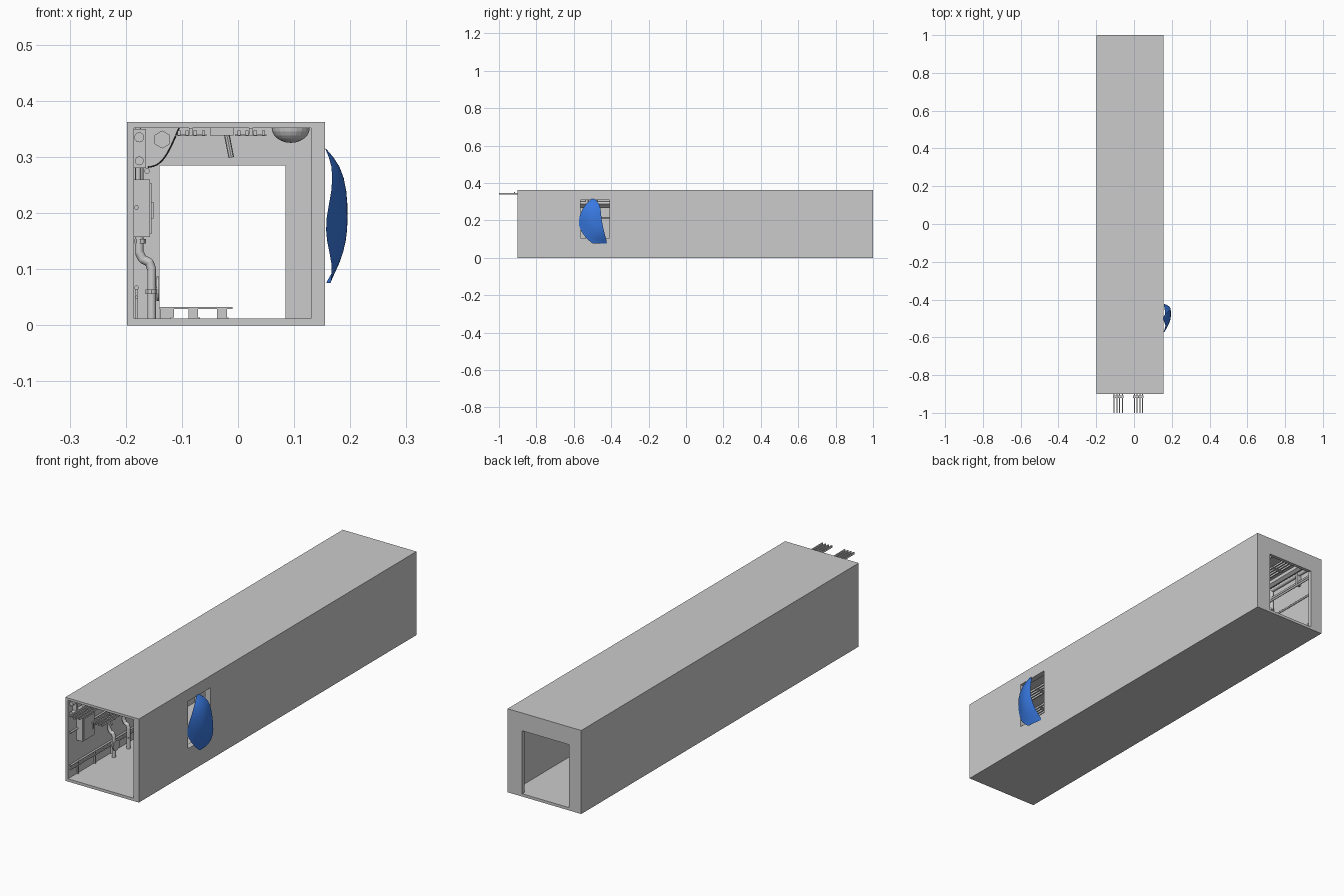
import bpy, bmesh, math
from mathutils import Vector

cube = bpy.data.objects.get("Cube")
if cube:
    bpy.data.objects.remove(cube, do_unlink=True)


def material(name, rgb):
    m = bpy.data.materials.new(name)
    m.use_nodes = True
    m.diffuse_color = (*rgb, 1)
    m.node_tree.nodes["Principled BSDF"].inputs["Base Color"].default_value = (*rgb, 1)
    return m


GREY = material("concrete grey", (0.6, 0.6, 0.6))
BLUE = material("cloth blue", (0.04, 0.19, 0.75))


def finish(name, bm, mat=GREY, smooth=False):
    mesh = bpy.data.meshes.new(name)
    bm.to_mesh(mesh)
    bm.free()
    obj = bpy.data.objects.new(name, mesh)
    bpy.context.collection.objects.link(obj)
    mesh.materials.append(mat)
    if smooth:
        bpy.ops.object.select_all(action="DESELECT")
        obj.select_set(True)
        bpy.context.view_layer.objects.active = obj
        bpy.ops.object.shade_smooth_by_angle(angle=math.radians(40))
    return obj


def add_box(bm, x, y, z):
    verts = bmesh.ops.create_cube(bm, size=1)["verts"]
    for v in verts:
        v.co = [(r[0] + r[1]) / 2 + c * (r[1] - r[0]) for r, c in zip((x, y, z), v.co)]


def boxes(name, *ranges):
    bm = bmesh.new()
    for r in ranges:
        add_box(bm, *r)
    return finish(name, bm)


def add_rod(bm, a, b, radius, sides=10):
    a, b = Vector(a), Vector(b)
    rot = (b - a).to_track_quat("Z", "Y").to_matrix().to_4x4()
    rot.translation = (a + b) / 2
    bmesh.ops.create_cone(bm, cap_ends=True, segments=sides, radius1=radius,
                          radius2=radius, depth=(b - a).length, matrix=rot)


def pipe(name, points, radius, sides=10):
    # straight runs joined by round elbows
    bm = bmesh.new()
    for a, b in zip(points, points[1:]):
        add_rod(bm, a, b, radius, sides)
    for p in points[1:-1]:
        ball = bmesh.ops.create_uvsphere(bm, u_segments=10, v_segments=6, radius=radius)
        bmesh.ops.translate(bm, verts=ball["verts"], vec=p)
    return finish(name, bm, smooth=True)


# Tunnel shell: hollowed, open at the front, doorway behind, side window
shell = boxes("tunnel_shell", ((-.198, .155), (-.9, 1), (0, .362)))
cuts = {"hollow": ((-.185, .13), (-1.1, .985), (.012, .352)),
        "doorway": ((-.14, .085), (.9, 1.1), (.012, .285)),
        "window": ((.1, .2), (-.565, -.41), (.105, .31))}
bpy.context.view_layer.objects.active = shell
for name, r in cuts.items():
    cutter = boxes(name + "_cutter", r)
    cutter.hide_render = True
    mod = shell.modifiers.new(name, "BOOLEAN")
    mod.operation, mod.solver, mod.object = "DIFFERENCE", "EXACT", cutter
    bpy.context.view_layer.objects.active = shell
    bpy.ops.object.modifier_apply(modifier=name)
    bpy.data.objects.remove(cutter, do_unlink=True)

# Billowing cloth: each row is height, front and back y, front and back x
rows = [(.315, -.505, -.49, .155, .156), (.285, -.54, -.458, .169, .181),
        (.24, -.565, -.455, .168, .192), (.19, -.577, -.45, .156, .195),
        (.15, -.566, -.44, .157, .191), (.11, -.54, -.43, .169, .178),
        (.075, -.5, -.42, .165, .156)]
bm = bmesh.new()
steps = 8
grid = []
for z, y0, y1, x0, x1 in rows:
    line = []
    for i in range(steps + 1):
        t = i / steps
        bulge = math.sin(math.pi * t) * (y1 - y0) * .06
        x = min(x0 + (x1 - x0) * math.sin(t * math.pi / 2) + bulge, .196)
        line.append(bm.verts.new((x, y0 + (y1 - y0) * t, z)))
    grid.append(line)
for up, low in zip(grid, grid[1:]):
    for i in range(steps):
        bm.faces.new((low[i], low[i + 1], up[i + 1], up[i]))
cloth = finish("window_cloth", bm, BLUE, True)
sub = cloth.modifiers.new("soften", "SUBSURF")
sub.levels = sub.render_levels = 1

# Ceiling cable trays reaching out of the front
for side, cx in (("right", -.084), ("left", .023)):
    bm = bmesh.new()
    for i in range(4):
        x = cx - .024 + i * .0145
        add_box(bm, (x, x + .0055), (-1, .98), (.338, .347))
    for i in range(18):
        y = -.92 + i * .11
        add_box(bm, (cx - .028, cx + .028), (y, y + .012), (.337, .34))
        add_box(bm, (cx - .003, cx + .003), (y, y + .006), (.34, .352))
    finish(side + "_cable_tray", bm)

# Long pipes on the right wall and the six-sided duct
for i, (x, z, r) in enumerate([(-.176, .335, .009), (-.176, .293, .008),
                               (-.162, .275, .005), (-.181, .21, .004),
                               (-.181, .067, .004), (-.181, .05, .003)]):
    pipe(f"wall_pipe_{i + 1}", [(x, -.89, z), (x, .985, z)], r)
pipe("ceiling_duct", [(-.135, -.86, .331), (-.135, .985, .331)], .016, 6)

# Pipe brackets
bm = bmesh.new()
for i in range(7):
    y = -.87 + i * .29
    add_box(bm, (-.185, -.164), (y, y + .01), (.28, .35))
finish("pipe_brackets", bm)

# Offset down pipes, with flanges
for i, y in enumerate((-.63, -.53, -.2, .3, .7)):
    pipe(f"down_pipe_{i + 1}", [(-.176, y, .335), (-.176, y, .13), (-.17, y, .118),
                                (-.158, y, .112), (-.154, y, .1), (-.154, y, .012)], .008)
    bm = bmesh.new()
    for z in (.06, .15, .24):
        x = -.154 if z < .1 else -.174
        add_rod(bm, (x, y, z - .004), (x, y, z + .004), .011)
    finish(f"down_pipe_flanges_{i + 1}", bm)

# Valve wheel on the first down pipe
pipe("valve_stem", [(-.154, -.63, .065), (-.143, -.63, .065)], .003)
bm = bmesh.new()
add_rod(bm, (-.145, -.63, .065), (-.141, -.63, .065), .022, 16)
finish("valve_wheel", bm)

# Control box with door plate and latch
boxes("control_box", ((-.185, -.157), (-.84, -.76), (.157, .26)),
      ((-.157, -.154), (-.834, -.766), (.163, .254)),
      ((-.154, -.151), (-.776, -.77), (.19, .22)))
pipe("box_conduit", [(-.178, -.8, .26), (-.178, -.8, .352)], .005)

# Low rail posts on the right wall
bm = bmesh.new()
for i in range(16):
    y = -.84 + i * .115
    add_box(bm, (-.184, -.178), (y, y + .006), (.012, .07))
finish("low_rail_posts", bm)

# Sagging cable from ceiling to wall
points = []
for i in range(11):
    t = i / 10
    points.append((-.105 - .055 * t, -.4 + .9 * t, .352 - .07 * t - .02 * math.sin(math.pi * t)))
pipe("sagging_cable", points, .0015, 6)

# Pallet on the floor
bm = bmesh.new()
for x in (-.139, -.088, -.037):
    for y in (.2, .27, .34):
        add_box(bm, (x, x + .025 if x < -.1 else x + .017), (y, y + .025), (.014, .029))
    add_box(bm, (x, x + .02), (.2, .365), (.012, .014))
for i in range(6):
    y = .2 + i * .028
    add_box(bm, (-.14, -.01), (y, y + .024), (.029, .033))
finish("floor_pallet", bm)

# Ceiling lamp dome
bm = bmesh.new()
ball = bmesh.ops.create_uvsphere(bm, u_segments=20, v_segments=12, radius=.034)
bmesh.ops.bisect_plane(bm, geom=bm.verts[:] + bm.edges[:] + bm.faces[:],
                       plane_co=(0, 0, 0), plane_no=(0, 0, 1), clear_outer=True)
for v in bm.verts:
    v.co = (v.co.x + .094, v.co.y - .3, v.co.z * .79 + .352)
finish("ceiling_dome", bm)

# Hanging lever on its mount
boxes("lever_mount", ((-.05, -.008), (-.5, -.45), (.338, .352)))
pipe("hanging_lever", [(-.02, -.475, .34), (-.012, -.475, .299)], .005, 8)
